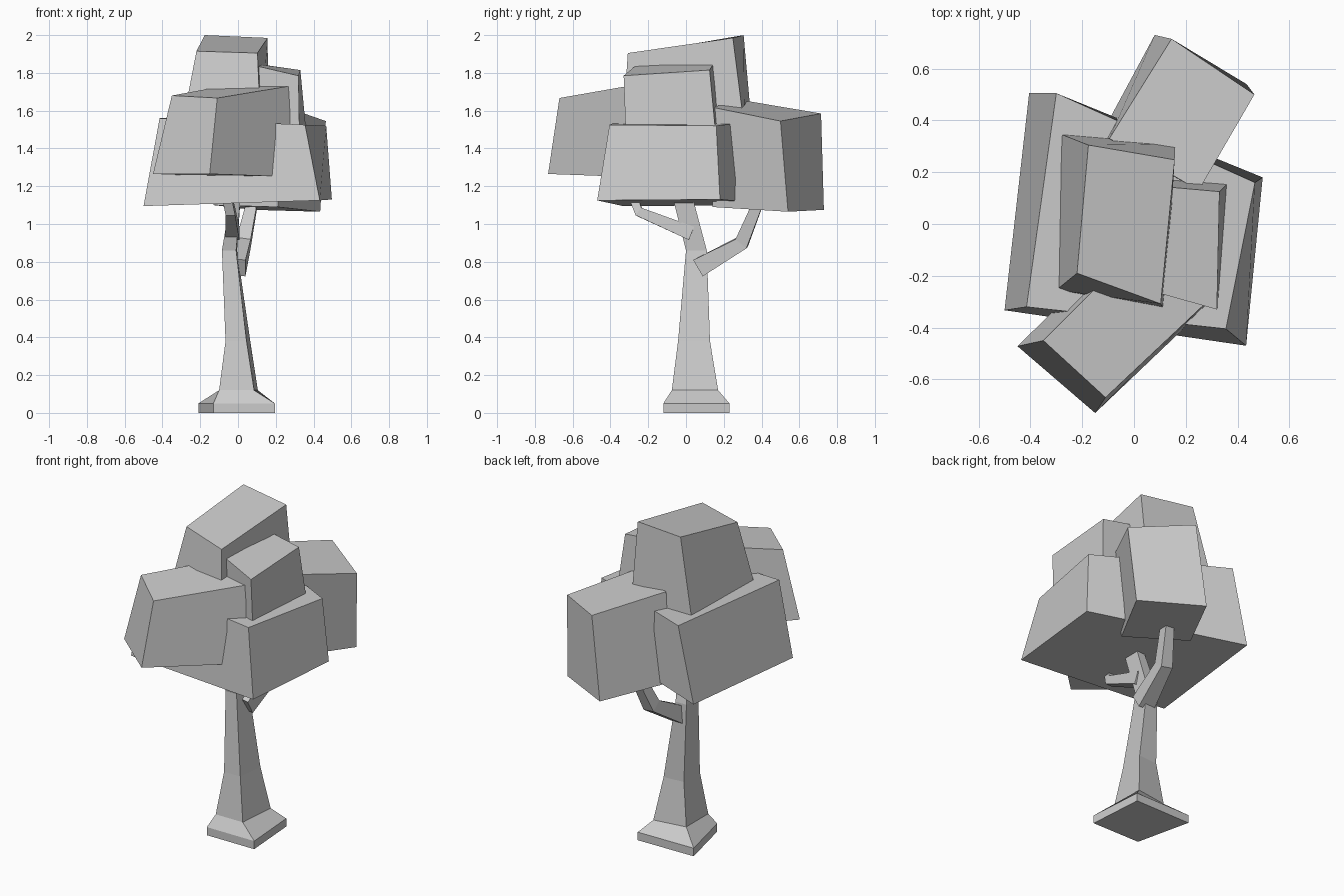
import bpy
from mathutils import Vector


def loft(name, rings):
    """Join a stack of four-point rings (counter-clockwise) into a closed solid."""
    verts = [tuple(p) for ring in rings for p in ring]
    faces = [(3, 2, 1, 0)]
    for k in range(0, len(verts) - 4, 4):
        for i in range(4):
            j = (i + 1) % 4
            faces.append((k + i, k + j, k + 4 + j, k + 4 + i))
    n = len(verts)
    faces.append((n - 4, n - 3, n - 2, n - 1))
    mesh = bpy.data.meshes.new(name)
    mesh.from_pydata(verts, [], faces)
    mesh.update()
    obj = bpy.data.objects.new(name, mesh)
    bpy.context.collection.objects.link(obj)
    return obj


def branch(name, path, sizes):
    """Square tube that bends along a path, leaning in the yz plane."""
    pts = [Vector(p) for p in path]
    rings = []
    for i, p in enumerate(pts):
        d = (pts[min(i + 1, len(pts) - 1)] - pts[max(i - 1, 0)]).normalized()
        side = Vector((1, 0, 0))
        side = (side - d * side.dot(d)).normalized()
        up = d.cross(side)
        h = sizes[i] / 2
        rings.append([p + side * a * h + up * b * h
                      for a, b in ((-1, -1), (1, -1), (1, 1), (-1, 1))])
    return loft(name, rings)


# Trunk with flared foot: corners front left, front right, back right, back left
foot = [(-.13, -.12), (.195, -.12), (.17, .23), (-.21, .225)]
sections = [
    (0, foot),
    (.05, foot),
    (.12, [(-.10, -.075), (.085, -.075), (.105, .17), (-.10, .14)]),
    (.38, [(-.066, -.042), (.045, -.042), (.065, .127), (-.066, .115)]),
    (.86, [(-.085, 0), (-.01, 0), (-.005, .11), (-.08, .11)]),
    (1.16, [(-.035, -.075), (.015, -.075), (.015, .03), (-.035, .03)]),
]
loft("trunk", [[(x, y, z) for x, y in ring] for z, ring in sections])

# Two bent branches
branch("front_branch", [(-.03, .03, .95), (-.04, -.25, 1.065), (-.07, -.30, 1.20)],
       [.075, .05, .05])
branch("back_branch", [(-.01, .07, .77), (.03, .295, .90), (.09, .41, 1.18)],
       [.10, .075, .05])

# Foliage blocks: bottom ring, then top ring
foliage = {
    "foliage_base": (
        [(-.50, -.333, 1.095), (.433, -.47, 1.125), (.497, .18, 1.13), (-.405, .505, 1.10)],
        [(-.415, -.32, 1.56), (.355, -.405, 1.525), (.467, .16, 1.52), (-.30, .505, 1.56)]),
    "foliage_back": (
        [(-.13, .34, 1.10), (.21, .14, 1.09), (.435, .54, 1.065), (.08, .73, 1.075)],
        [(-.095, .33, 1.65), (.25, .13, 1.62), (.465, .50, 1.545), (.145, .715, 1.585)]),
    "foliage_front": (
        [(-.45, -.472, 1.265), (-.15, -.73, 1.265), (.28, -.32, 1.25), (-.03, -.06, 1.25)],
        [(-.35, -.45, 1.68), (-.11, -.67, 1.667), (.272, -.31, 1.73), (.03, -.07, 1.75)]),
    "foliage_top": (
        [(-.30, -.255, 1.50), (.12, -.335, 1.50), (.16, .31, 1.50), (-.29, .35, 1.50)],
        [(-.22, -.19, 1.915), (.103, -.308, 1.905), (.157, .248, 1.985), (-.176, .305, 2.0)]),
    "foliage_right": (
        [(0, -.24, 1.50), (.325, -.32, 1.50), (.36, .155, 1.50), (.05, .18, 1.50)],
        [(0, -.24, 1.86), (.32, -.33, 1.785), (.33, .125, 1.815), (.05, .15, 1.855)]),
}
for name, rings in foliage.items():
    loft(name, rings)
